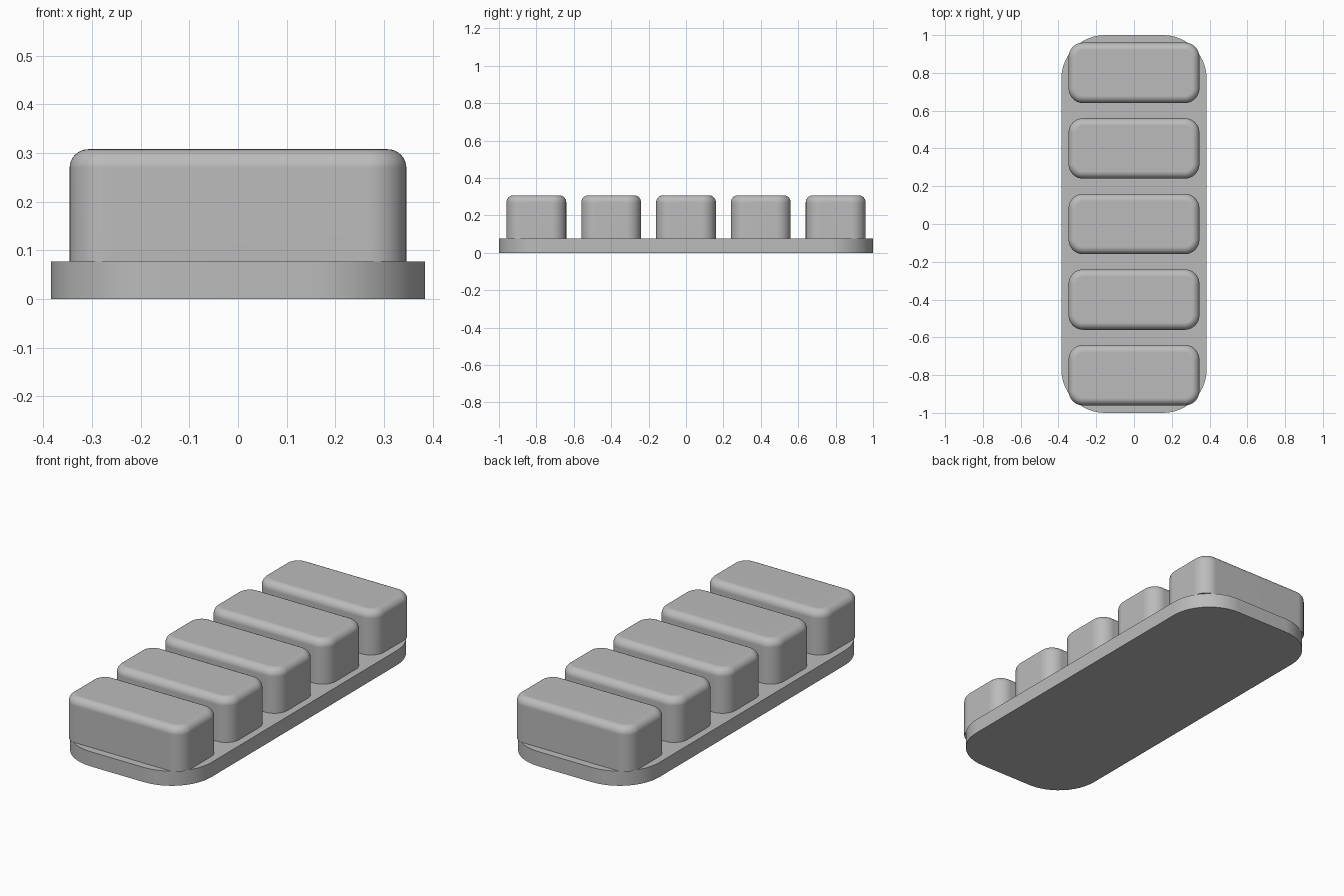
import bpy
import bmesh
import math

cube = bpy.data.objects.get("Cube")
if cube:
    bpy.data.objects.remove(cube, do_unlink=True)

UNIT = 1 / 13          # design module: the tray is 26 modules long
CORNER_STEPS = 12
FILLET_STEPS = 8

grey = bpy.data.materials.new("plain grey")
grey.use_nodes = True
colour = (0.5, 0.5, 0.5, 1)
grey.diffuse_color = colour
grey.node_tree.nodes["Principled BSDF"].inputs["Base Color"].default_value = colour


def rounded_outline(half_x, half_y, radius):
    """Counter-clockwise rounded rectangle points."""
    points = []
    for quarter, (sx, sy) in enumerate([(1, 1), (-1, 1), (-1, -1), (1, -1)]):
        for i in range(CORNER_STEPS + 1):
            a = (quarter + i / CORNER_STEPS) * math.pi / 2
            points.append((sx * (half_x - radius) + radius * math.cos(a),
                           sy * (half_y - radius) + radius * math.sin(a)))
    return points


def rounded_slab(name, half_x, half_y, radius, bottom, top, fillet=0.0, y=0.0):
    """Rounded-corner slab with an optional rolled top edge."""
    levels = [(0, bottom)]
    if fillet:
        for i in range(FILLET_STEPS + 1):
            a = i / FILLET_STEPS * math.pi / 2
            levels.append((fillet * (1 - math.cos(a)),
                           top - fillet * (1 - math.sin(a))))
    else:
        levels.append((0, top))

    bm = bmesh.new()
    rings = [[bm.verts.new((px, py, z)) for px, py in
              rounded_outline(half_x - inset, half_y - inset, radius - inset)]
             for inset, z in levels]
    for low, high in zip(rings, rings[1:]):
        n = len(low)
        for i in range(n):
            j = (i + 1) % n
            bm.faces.new((low[i], low[j], high[j], high[i]))
    bm.faces.new(rings[0][::-1])
    bm.faces.new(rings[-1])
    mesh = bpy.data.meshes.new(name)
    bm.to_mesh(mesh)
    bm.free()

    obj = bpy.data.objects.new(name, mesh)
    obj.location.y = y
    mesh.materials.append(grey)
    bpy.context.collection.objects.link(obj)
    bpy.ops.object.select_all(action="DESELECT")
    obj.select_set(True)
    bpy.context.view_layer.objects.active = obj
    bpy.ops.object.shade_smooth_by_angle(angle=math.radians(30))
    # Keeps the broad flat faces evenly shaded
    normals = obj.modifiers.new("flat faces", "WEIGHTED_NORMAL")
    normals.keep_sharp = True
    return obj


# Base plate
rounded_slab("base_plate", 5 * UNIT, 13 * UNIT, 3 * UNIT, 0, UNIT)

# Row of five raised blocks
for i in range(5):
    rounded_slab(f"block_{i + 1}", 4.5 * UNIT, 0.16, UNIT, UNIT, 4 * UNIT,
                 fillet=UNIT / 2, y=(i - 2) * 0.4)
